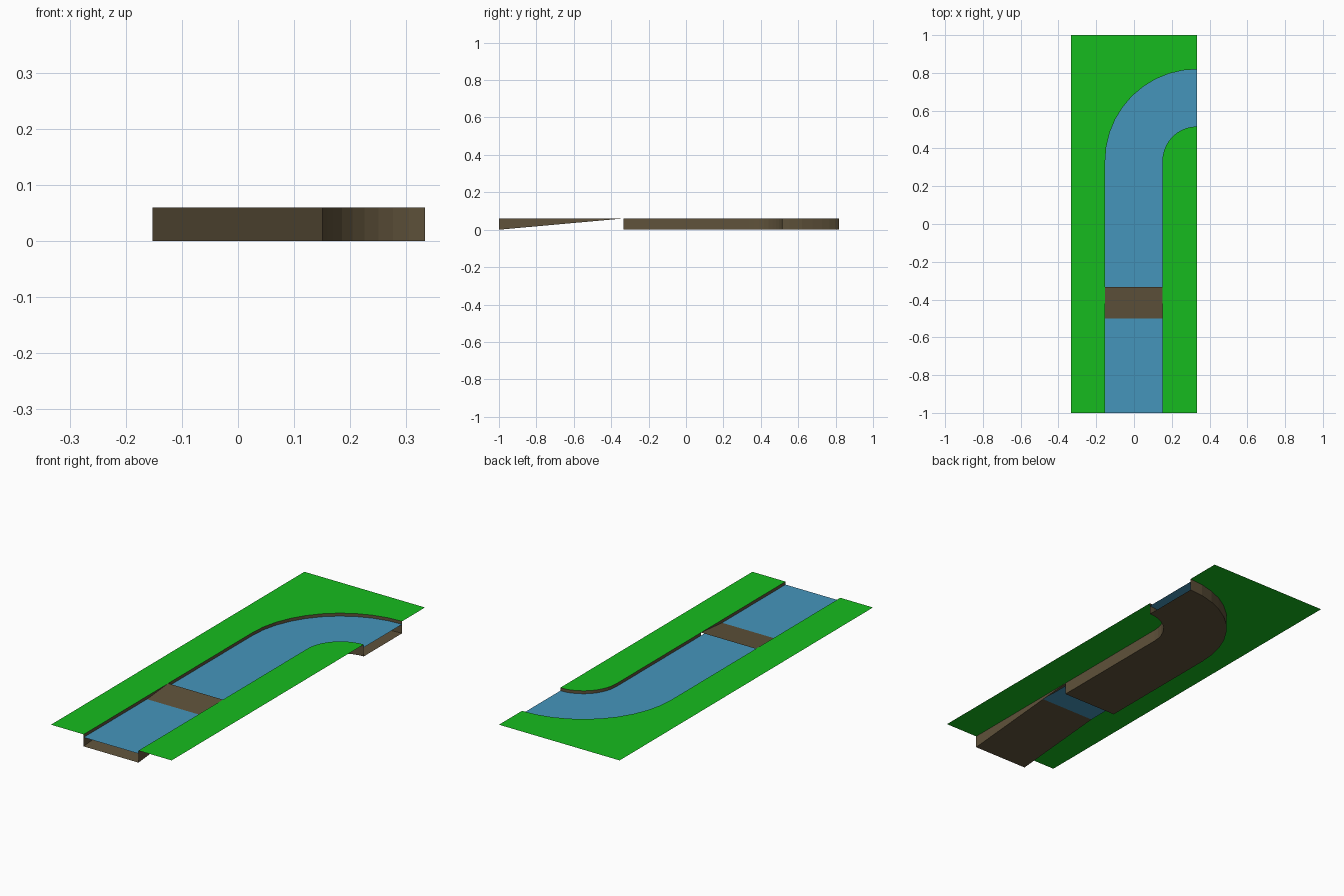
import bpy, bmesh
from math import sin, cos, pi

if "Cube" in bpy.data.objects:
    bpy.data.objects.remove(bpy.data.objects["Cube"])

W, L = 1 / 3, 1.0              # half width and half length of the tile
TOP, WATER = 0.06, 0.045       # grass level and water level
LIP = -1 / 3                   # where the ramp ends and the deep bed begins
R_OUT, R_IN = 0.486, 0.183     # bend radii, both centred on (W, W)
SEGS = 10


def material(name, color):
    m = bpy.data.materials.new(name)
    m.diffuse_color = (*color, 1)
    m.use_nodes = True
    m.node_tree.nodes["Principled BSDF"].inputs["Base Color"].default_value = m.diffuse_color
    return m


GREEN = material("grass_green", (0.008, 0.5, 0.013))
BLUE = material("water_blue", (0.06, 0.3, 0.5))
BROWN = material("earth_brown", (0.115, 0.085, 0.043))


def build(name, mat, polygons):
    bm = bmesh.new()
    for poly in polygons:
        bm.faces.new([bm.verts.new(p) for p in poly])
    bmesh.ops.remove_doubles(bm, verts=bm.verts, dist=1e-5)
    mesh = bpy.data.meshes.new(name)
    bm.to_mesh(mesh)
    bm.free()
    mesh.materials.append(mat)
    bpy.context.collection.objects.link(bpy.data.objects.new(name, mesh))


def bank(radius, start):
    """Channel edge: straight from y=start, then a quarter bend to the right."""
    arc = [(W - radius * cos(a), W + radius * sin(a))
           for a in (pi / 2 * i / SEGS for i in range(SEGS + 1))]
    return [(W - radius, start)] + arc


def at(points, z):
    return [(x, y, z) for x, y in points]


def strip(a, b):
    """Quads joining two equally long rows of points."""
    return [(a[i], b[i], b[i + 1], a[i + 1]) for i in range(len(a) - 1)]


# Grass on both sides of the channel
outer, inner = bank(R_OUT, -L), bank(R_IN, -L)
build("grass", GREEN, [
    at([(-W, -L)] + outer + [(W, L), (-W, L)], TOP),
    at([(W, -L)] + inner[::-1], TOP)])

# One level water sheet, passing below the ramp lip
build("water", BLUE, strip(at(outer, WATER), at(inner, WATER)))

# Deep channel: flat bed with upright banks, open at both ends
outer, inner = bank(R_OUT, LIP), bank(R_IN, LIP)
build("channel_bed", BROWN,
      strip(at(outer, 0), at(inner, 0))
      + strip(at(outer, TOP), at(outer, 0))
      + strip(at(inner, 0), at(inner, TOP)))

# Ramp rising to grass level, with triangular side walls
xl, xr = W - R_OUT, W - R_IN
build("ramp", BROWN, [
    [(xl, -L, 0), (xr, -L, 0), (xr, LIP, TOP), (xl, LIP, TOP)],
    [(xl, -L, TOP), (xl, -L, 0), (xl, LIP, TOP)],
    [(xr, -L, 0), (xr, -L, TOP), (xr, LIP, TOP)]])
